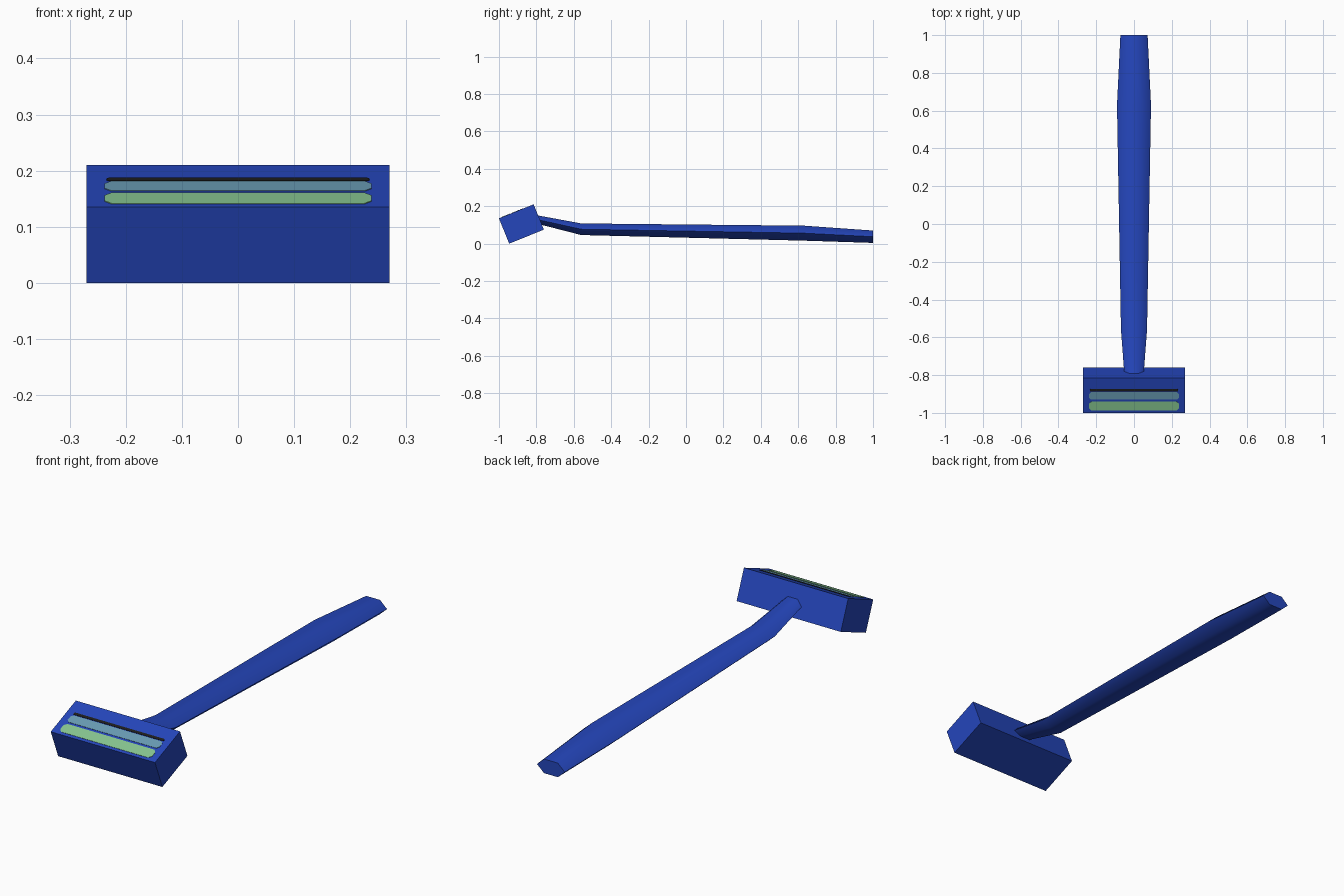
import bpy, bmesh, math
from mathutils import Matrix

if "Cube" in bpy.data.objects:
    bpy.data.objects.remove(bpy.data.objects["Cube"])

def material(name, rgb):
    m = bpy.data.materials.new(name)
    m.diffuse_color = (*rgb, 1)
    m.use_nodes = True
    m.node_tree.nodes["Principled BSDF"].inputs["Base Color"].default_value = m.diffuse_color
    return m

BLUE = material("blue plastic", (0.018, 0.061, 0.50))
GREEN = material("green strip", (0.24, 0.56, 0.28))
STEEL = material("steel blue", (0.14, 0.33, 0.45))
BLACK = material("black", (0.012, 0.012, 0.012))

def make_object(name, bm, mat):
    bmesh.ops.recalc_face_normals(bm, faces=bm.faces)
    mesh = bpy.data.meshes.new(name)
    bm.to_mesh(mesh)
    bm.free()
    mesh.materials.append(mat)
    ob = bpy.data.objects.new(name, mesh)
    bpy.context.collection.objects.link(ob)
    return ob

# Tilted frame of the head
LENGTH, THICK, HALF_W = 0.20, 0.146, 0.27
TILT = Matrix.Translation((0, -0.88, 0.105)) @ Matrix.Rotation(math.radians(22), 4, 'X')

# Head block
bm = bmesh.new()
bmesh.ops.create_cube(bm, size=1, matrix=TILT @ Matrix.Diagonal((2 * HALF_W, LENGTH, THICK, 1)))
make_object("razor_head", bm, BLUE)

def strip(name, v0, v1, half, mat):
    """Thin plate with clipped corners on the head's top face; v runs from the front edge."""
    a, b = v0 - LENGTH / 2, v1 - LENGTH / 2
    c = (b - a) * 0.25
    pts = [(-half + c, a), (half - c, a), (half, a + c), (half, b - c),
           (half - c, b), (-half + c, b), (-half, b - c), (-half, a + c)]
    bm = bmesh.new()
    face = bm.faces.new([bm.verts.new((x, y, THICK / 2 - 0.002)) for x, y in pts])
    ext = bmesh.ops.extrude_face_region(bm, geom=[face])["geom"]
    bmesh.ops.translate(bm, vec=(0, 0, 0.0035), verts=[g for g in ext if isinstance(g, bmesh.types.BMVert)])
    bm.transform(TILT)
    make_object(name, bm, mat)

# Lubricating strip, blade and dark gap
strip("lubricating_strip", 0.014, 0.065, 0.238, GREEN)
strip("blade", 0.076, 0.119, 0.238, STEEL)
strip("blade_gap", 0.123, 0.136, 0.234, BLACK)

# Handle: flattened hexagon sections (y, centre z, half width, half height)
SECTIONS = [(-0.81, 0.132, 0.050, 0.022), (-0.56, 0.077, 0.069, 0.031),
            (0.63, 0.056, 0.090, 0.040), (1.0, 0.037, 0.072, 0.033)]
bm = bmesh.new()
rings = []
for y, z, w, h in SECTIONS:
    ring = []
    for i in range(6):
        t = math.radians(60 * i)
        ring.append(bm.verts.new((w * math.cos(t), y, z + h * math.sin(t) / math.sin(math.pi / 3))))
    rings.append(ring)
for r0, r1 in zip(rings, rings[1:]):
    for i in range(6):
        j = (i + 1) % 6
        bm.faces.new((r0[i], r0[j], r1[j], r1[i]))
bm.faces.new(rings[0])
bm.faces.new(rings[-1])
handle = make_object("handle", bm, BLUE)
bpy.context.view_layer.objects.active = handle
handle.select_set(True)
bpy.ops.object.shade_smooth_by_angle(angle=math.radians(60))
